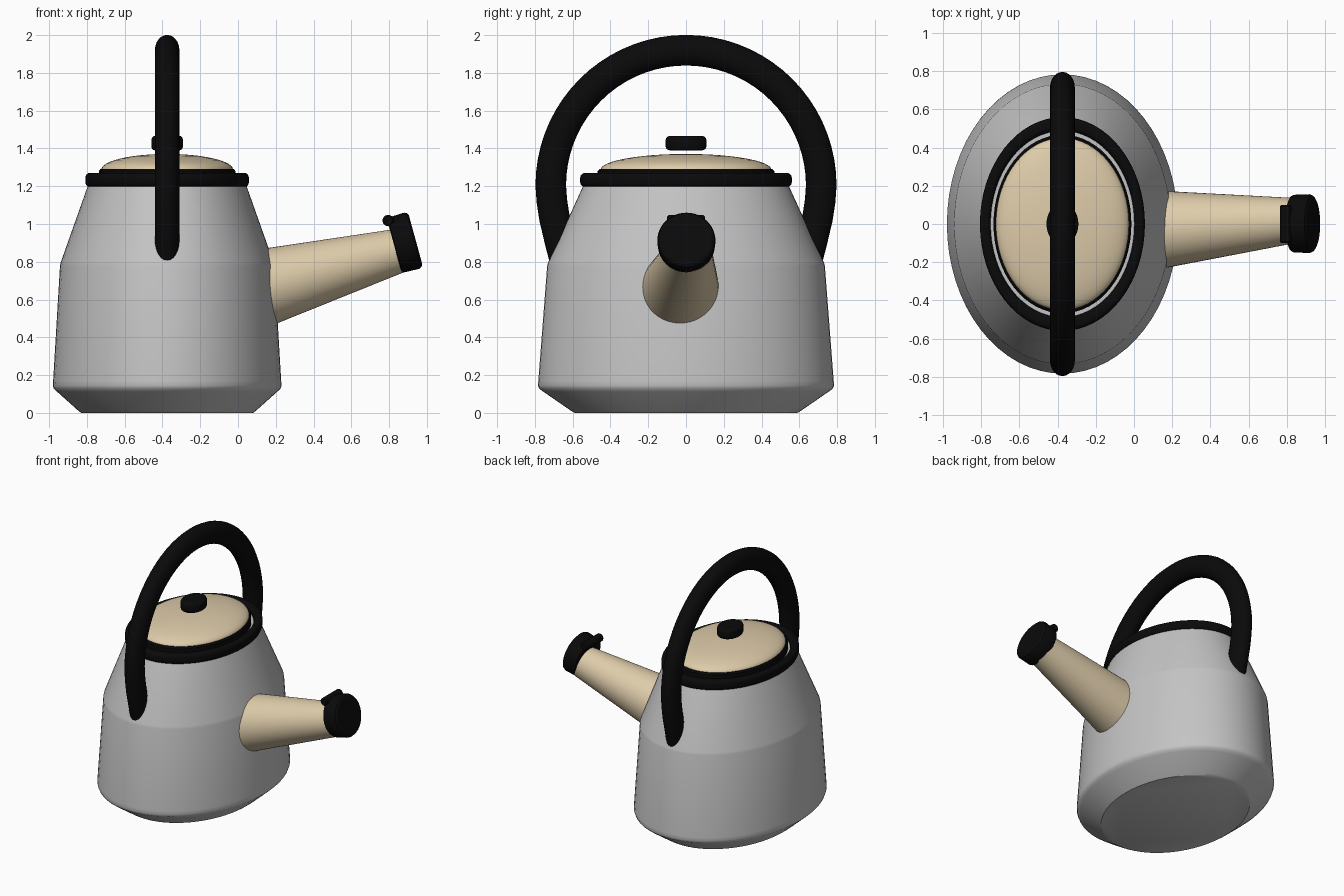
import bpy, bmesh, math
from mathutils import Vector

cube = bpy.data.objects.get("Cube")
if cube:
    bpy.data.objects.remove(cube, do_unlink=True)

CX = -0.375      # centre of the kettle body
RATIO = 0.772    # oval: x radius / y radius


def material(name, rgb, rough):
    m = bpy.data.materials.new(name)
    m.use_nodes = True
    m.diffuse_color = (*rgb, 1)
    bsdf = m.node_tree.nodes["Principled BSDF"]
    bsdf.inputs["Base Color"].default_value = (*rgb, 1)
    bsdf.inputs["Roughness"].default_value = rough
    return m


GREY = material("brushed grey", (0.55, 0.55, 0.55), 0.4)
CREAM = material("cream enamel", (0.73, 0.60, 0.40), 0.4)
BLACK = material("black plastic", (0.003, 0.003, 0.003), 0.5)


def loft(name, rings, mat, closed=False, angle=30):
    """Skin a list of equal-length point rings; cap the ends unless closed."""
    bm = bmesh.new()
    vs = [[bm.verts.new(p) for p in ring] for ring in rings]
    n = len(vs[0])
    pairs = list(zip(vs, vs[1:])) + ([(vs[-1], vs[0])] if closed else [])
    for a, b in pairs:
        for i in range(n):
            j = (i + 1) % n
            bm.faces.new((a[i], a[j], b[j], b[i]))
    if not closed:
        bm.faces.new(vs[0][::-1])
        bm.faces.new(vs[-1])
    bmesh.ops.recalc_face_normals(bm, faces=bm.faces)
    me = bpy.data.meshes.new(name)
    bm.to_mesh(me)
    bm.free()
    me.materials.append(mat)
    ob = bpy.data.objects.new(name, me)
    bpy.context.collection.objects.link(ob)
    bpy.ops.object.select_all(action="DESELECT")
    ob.select_set(True)
    bpy.context.view_layer.objects.active = ob
    bpy.ops.object.shade_smooth_by_angle(angle=math.radians(angle))
    return ob


def oval(r, z, n=64):
    return [(CX + r * RATIO * math.cos(t), r * math.sin(t), z)
            for t in (2 * math.pi * i / n for i in range(n))]


def turned(name, profile, mat, closed=False, angle=30):
    return loft(name, [oval(r, z) for r, z in profile], mat, closed, angle)


def rounded(cx, cz, hw, hh, rad, steps=4):
    """Rounded rectangle outline, counter-clockwise from the lower right."""
    pts = []
    for k, (sx, sz) in enumerate(((1, -1), (1, 1), (-1, 1), (-1, -1))):
        for i in range(steps + 1):
            a = math.radians(-90 + 90 * k + 90 * i / steps)
            pts.append((cx + sx * (hw - rad) + rad * math.cos(a),
                        cz + sz * (hh - rad) + rad * math.sin(a)))
    return pts


def tube(name, stations, mat):
    """Round tube from (centre, radius) stations along a straight axis."""
    axis = (stations[-1][0] - stations[0][0]).normalized()
    ref = Vector((0, 0, 1)) if abs(axis.z) < 0.9 else Vector((1, 0, 0))
    u = axis.cross(ref).normalized()
    v = axis.cross(u)
    rings = [[c + r * (u * math.cos(t) + v * math.sin(t))
              for t in (2 * math.pi * i / 48 for i in range(48))]
             for c, r in stations]
    return loft(name, rings, mat)


# Body: foot chamfer, tapering wall, steeper shoulder
turned("body", [(0.59, 0), (0.61, 0.012), (0.755, 0.112), (0.777, 0.128),
                (0.784, 0.145), (0.782, 0.17), (0.735, 0.78), (0.730, 0.797),
                (0.545, 1.2), (0.53, 1.235)], GREY, angle=32)

# Rim ring around the opening
turned("rim_ring", rounded(0.524, 1.233, 0.036, 0.037, 0.025), BLACK, closed=True)

# Lid: black seat and cream dome
turned("lid_seat", [(0.468, 1.22), (0.468, 1.28), (0.458, 1.291)], BLACK)
dome = [(0.452 * math.cos(a), 1.288 + 0.083 * math.sin(a))
        for a in (math.radians(88 * i / 12) for i in range(13))]
turned("lid_dome", dome, CREAM, angle=60)

# Lid knob: flat rounded button
knob = [(0.08, 1.39)] + rounded(0, 1.428, 0.108, 0.038, 0.022)[:10] + [(0.08, 1.466)]
turned("lid_knob", knob, BLACK)

# Handle: oval section swept along an arch whose ends lean into the body
R, CZ = 0.716, 1.204
path = [(R * math.cos(math.pi * i / 36), CZ + R * math.sin(math.pi * i / 36))
        for i in range(37)]
legs = [(0.710, 1.12), (0.696, 1.03), (0.670, 0.92), (0.642, 0.81), (0.615, 0.72)]
path = legs[::-1] + path + [(-y, z) for y, z in legs]
rings = []
for i, (y, z) in enumerate(path):
    a, b = path[max(i - 1, 0)], path[min(i + 1, len(path) - 1)]
    d = Vector((0, b[0] - a[0], b[1] - a[1])).normalized()
    side = d.cross(Vector((1, 0, 0)))
    rings.append([Vector((CX + 0.065 * math.cos(t), y, z)) + side * 0.081 * math.sin(t)
                  for t in (2 * math.pi * k / 24 for k in range(24))])
loft("handle", rings, BLACK, angle=50)

# Spout: tapered tube rising from the body
tube("spout", [(Vector((0.05, -0.035, 0.641)), 0.215),
               (Vector((0.86, 0.020, 0.861)), 0.116)], CREAM)

# Spout cap: short drum with softened edges
start, end = Vector((0.827, 0.002, 0.886)), Vector((0.940, 0.002, 0.917))
tube("spout_cap", [(start.lerp(end, f), r) for f, r in
                   ((0, 0.138), (0.04, 0.147), (0.12, 0.151), (0.82, 0.154),
                    (0.93, 0.148), (1.0, 0.134))], BLACK)

# Cap lever: small rounded bar across the back of the cap
tube("cap_lever", [(Vector((0.795, y, 1.018)), r) for y, r in
                   ((-0.10, 0.022), (-0.092, 0.03), (0.092, 0.03), (0.10, 0.022))], BLACK)
